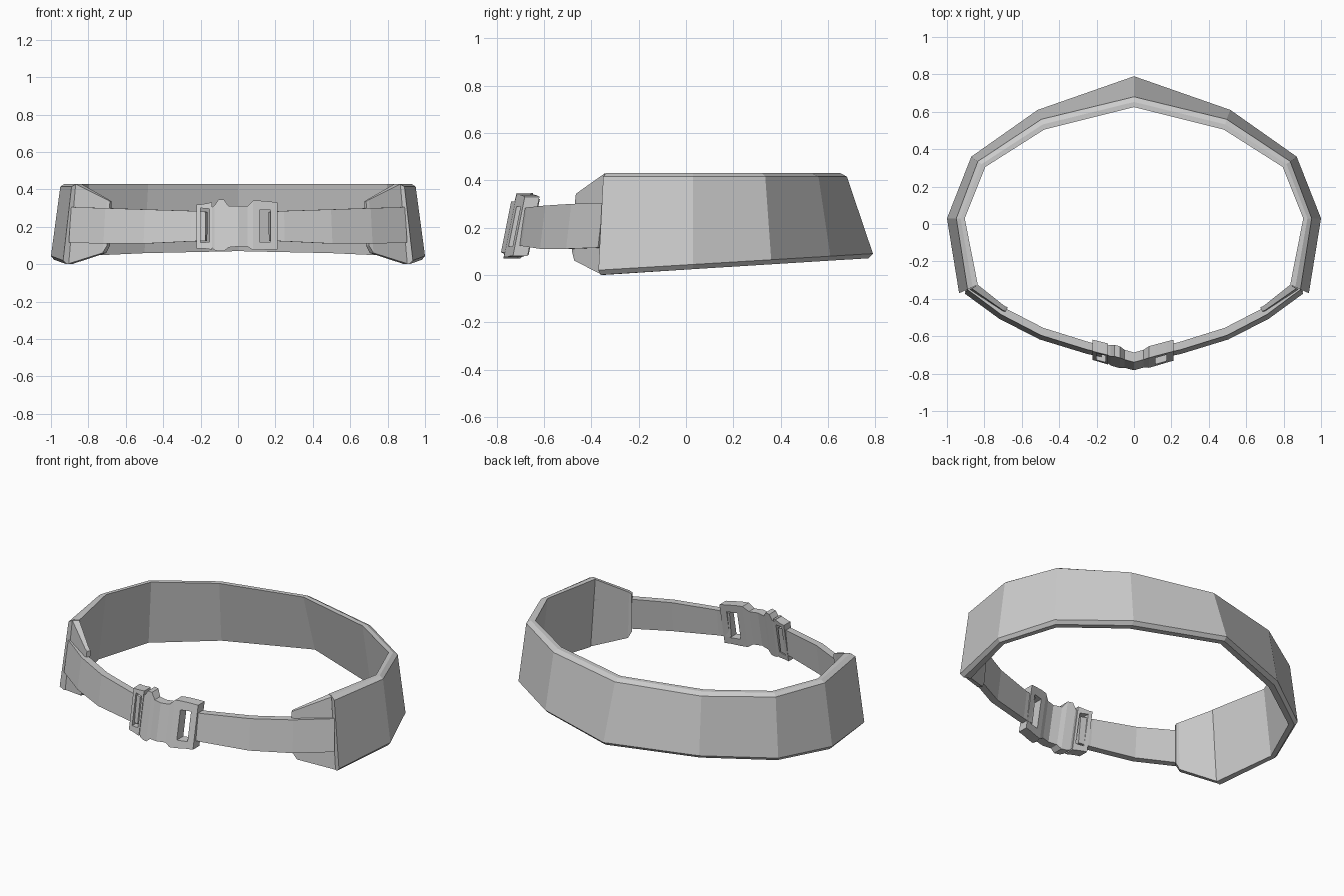
import bpy, bmesh
from mathutils import Vector


def loft(bm, sections, cap_start=True, cap_end=True):
    """Skin a row of closed cross-sections."""
    rings = [[bm.verts.new(p) for p in s] for s in sections]
    n = len(rings[0])
    for a, b in zip(rings, rings[1:]):
        for i in range(n):
            j = (i + 1) % n
            bm.faces.new((a[i], a[j], b[j], b[i]))
    if cap_start:
        bm.faces.new(rings[0])
    if cap_end:
        bm.faces.new(rings[-1][::-1])


def finish(name, bm, mirror=False):
    bmesh.ops.recalc_face_normals(bm, faces=bm.faces[:])
    me = bpy.data.meshes.new(name)
    bm.to_mesh(me)
    bm.free()
    ob = bpy.data.objects.new(name, me)
    bpy.context.collection.objects.link(ob)
    if mirror:
        ob.modifiers.new("Mirror", 'MIRROR').merge_threshold = 0.002
    return ob


def at(p, z):
    return (p.x, p.y, z)


# padded back: (bottom outer, top outer, top inner) from the back centre round to the front end
stations = [
    ((0.00, 0.79), (0.00, 0.68), (0.00, 0.625)),
    ((0.515, 0.61), (0.495, 0.56), (0.48, 0.505)),
    ((0.87, 0.36), (0.835, 0.335), (0.795, 0.305)),
    ((1.00, 0.03), (0.95, 0.03), (0.905, 0.03)),
    ((0.935, -0.37), (0.89, -0.35), (0.835, -0.325)),
]
sections = []
for st in stations:
    b, t, i = (Vector(p) for p in st)
    w = i - t
    zb = 0.07 * (b.y + 0.37) / 1.16
    sections.append([at(b, zb + 0.02), at(b + w * 0.35, zb), at(b + w, zb),
                     at(i, 0.43), at(t + w * 0.5, 0.43), at(t, 0.415)])
bm = bmesh.new()
loft(bm, sections, cap_start=False)
finish("padded_back", bm, mirror=True)

# tapered wings that carry the pad lining on behind the strap
bm = bmesh.new()
loft(bm, [
    [(0.905, -0.36, 0.003), (0.88, -0.345, 0.003), (0.835, -0.325, 0.428), (0.868, -0.345, 0.428)],
    [(0.725, -0.472, 0.06), (0.705, -0.452, 0.06), (0.69, -0.44, 0.345), (0.70, -0.462, 0.345)],
    [(0.70, -0.482, 0.10), (0.685, -0.46, 0.10), (0.675, -0.445, 0.335), (0.685, -0.467, 0.335)],
])
finish("side_wing", bm, mirror=True)

# front strap: (outer bottom x, y, z low, z high, inward offset)
strap = [
    (0.905, -0.372, 0.115, 0.305, (-0.03, 0.03)),
    (0.72, -0.507, 0.11, 0.30, (-0.02, 0.035)),
    (0.505, -0.617, 0.11, 0.293, (-0.012, 0.04)),
    (0.25, -0.695, 0.122, 0.285, (-0.01, 0.04)),
    (0.175, -0.71, 0.125, 0.28, (-0.01, 0.04)),
]
bm = bmesh.new()
loft(bm, [[(x, y, lo), (x + dx, y + dy, lo),
           (x * 0.985 + dx, y + 0.022 + dy, hi), (x * 0.985, y + 0.022, hi)]
          for x, y, lo, hi, (dx, dy) in strap])
finish("front_strap", bm, mirror=True)


# buckle pieces follow the bend of the belt and lean back with height
def slab(bm, columns):
    def pt(x, z, d):
        return (x, -0.735 + 0.28 * abs(x) + 0.2 * (z - 0.2) + d, z)
    loft(bm, [[pt(x, lo, -d), pt(x, lo, d), pt(x, hi, d), pt(x, hi, -d)]
              for x, lo, hi, d in columns])


D = 0.031
# socket half with its slotted frame on the right
bm = bmesh.new()
slab(bm, [(0.0, 0.095, 0.31, 0.026), (0.05, 0.095, 0.31, 0.026),
          (0.08, 0.075, 0.34, D), (0.115, 0.075, 0.34, D)])
slab(bm, [(0.115, 0.29, 0.34, D), (0.175, 0.29, 0.335, D)])
slab(bm, [(0.115, 0.075, 0.12, D), (0.175, 0.08, 0.12, D)])
slab(bm, [(0.175, 0.08, 0.335, D), (0.21, 0.08, 0.33, D)])
finish("buckle_socket", bm)

# clip half with its slotted frame on the left
bm = bmesh.new()
slab(bm, [(-0.14, 0.09, 0.305, 0.026), (-0.125, 0.075, 0.315, D), (-0.105, 0.07, 0.345, D),
          (-0.075, 0.07, 0.345, D), (-0.05, 0.09, 0.31, 0.026), (0.0, 0.095, 0.31, 0.026)])
slab(bm, [(-0.20, 0.30, 0.32, D), (-0.14, 0.295, 0.33, D)])
slab(bm, [(-0.20, 0.085, 0.115, D), (-0.14, 0.08, 0.12, D)])
slab(bm, [(-0.222, 0.085, 0.32, D), (-0.20, 0.085, 0.32, D)])
slab(bm, [(-0.152, 0.08, 0.33, D), (-0.138, 0.08, 0.33, D)])
finish("buckle_clip", bm)
